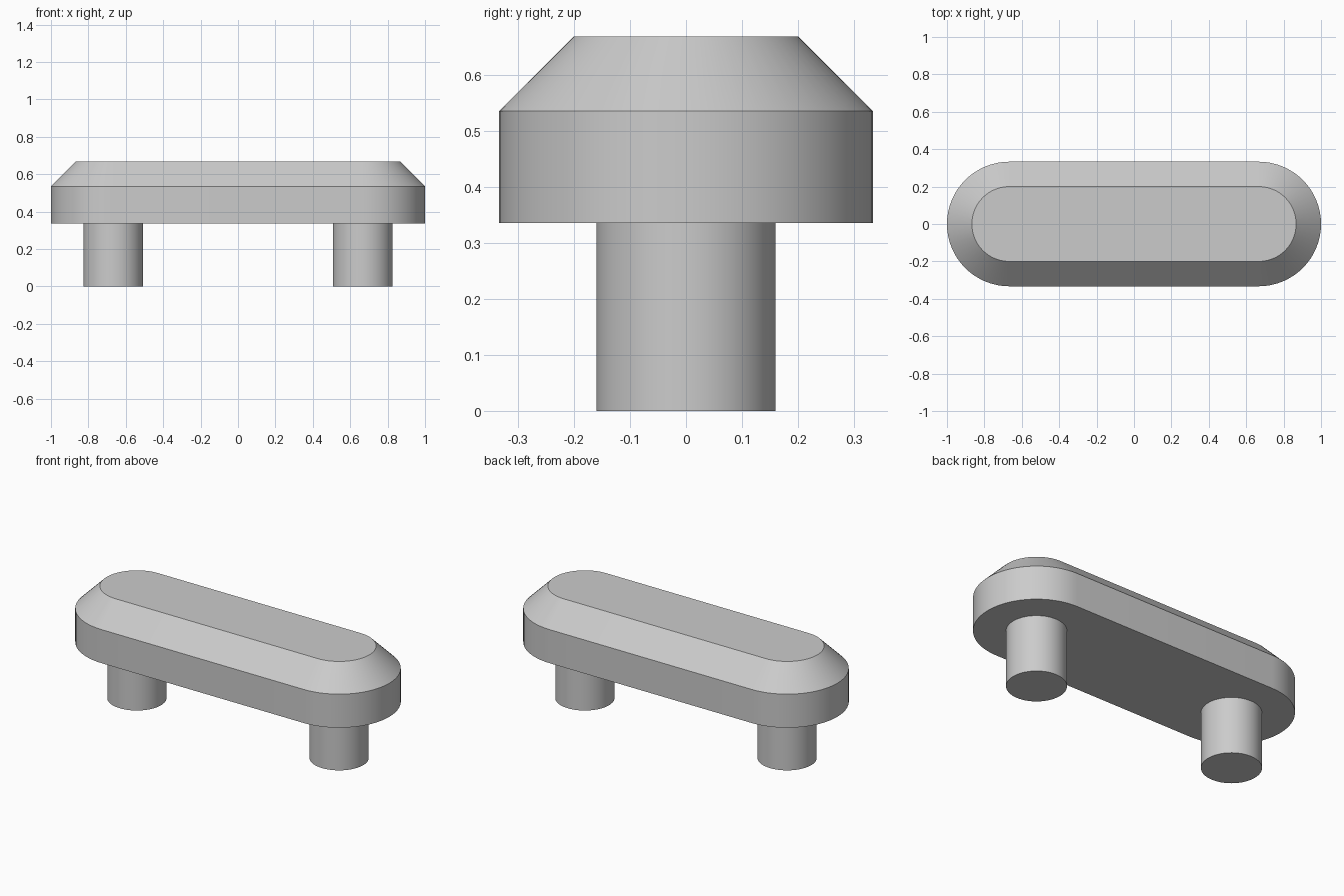
import bpy
import bmesh
from math import pi, sin, cos, radians

old = bpy.data.objects.get("Cube")
if old:
    bpy.data.objects.remove(old, do_unlink=True)

grey = bpy.data.materials.new("plain grey")
grey.use_nodes = True
colour = (0.6, 0.6, 0.6, 1)
grey.diffuse_color = colour
grey.node_tree.nodes["Principled BSDF"].inputs["Base Color"].default_value = colour

SPAN = 0.667      # distance from the middle to each rounded end's centre
STEPS = 32        # segments per half circle


def outline(radius, half_length):
    """Capsule outline: two half circles, joined by straight sides."""
    points = []
    for side in (1, -1):
        for i in range(STEPS + 1):
            a = -pi / 2 + pi * i / STEPS
            points.append((side * (half_length + radius * cos(a)),
                           side * radius * sin(a)))
    return points


def loft(name, sections, half_length):
    """Closed solid through (radius, height) capsule sections."""
    bm = bmesh.new()
    rings = [[bm.verts.new((x, y, z)) for x, y in outline(r, half_length)]
             for r, z in sections]
    n = len(rings[0])
    for low, high in zip(rings, rings[1:]):
        for i in range(n):
            j = (i + 1) % n
            bm.faces.new((low[i], low[j], high[j], high[i]))
    bm.faces.new(rings[0][::-1])
    bm.faces.new(rings[-1])
    return finish(name, bm)


def finish(name, bm):
    mesh = bpy.data.meshes.new(name)
    bm.to_mesh(mesh)
    bm.free()
    mesh.materials.append(grey)
    obj = bpy.data.objects.new(name, mesh)
    bpy.context.collection.objects.link(obj)
    bpy.ops.object.select_all(action="DESELECT")
    obj.select_set(True)
    bpy.context.view_layer.objects.active = obj
    bpy.ops.object.shade_smooth_by_angle(angle=radians(30))
    return obj


# Rounded bar with a chamfered upper rim
loft("bar", [(0.333, 0.335), (0.333, 0.535), (0.2, 0.668)], SPAN)

# Round pegs under both ends
for name, side in (("left_peg", 1), ("right_peg", -1)):
    bm = bmesh.new()
    bmesh.ops.create_cone(bm, cap_ends=True, segments=2 * STEPS,
                          radius1=0.16, radius2=0.16, depth=0.335)
    peg = finish(name, bm)
    peg.location = (side * SPAN, 0, 0.335 / 2)
